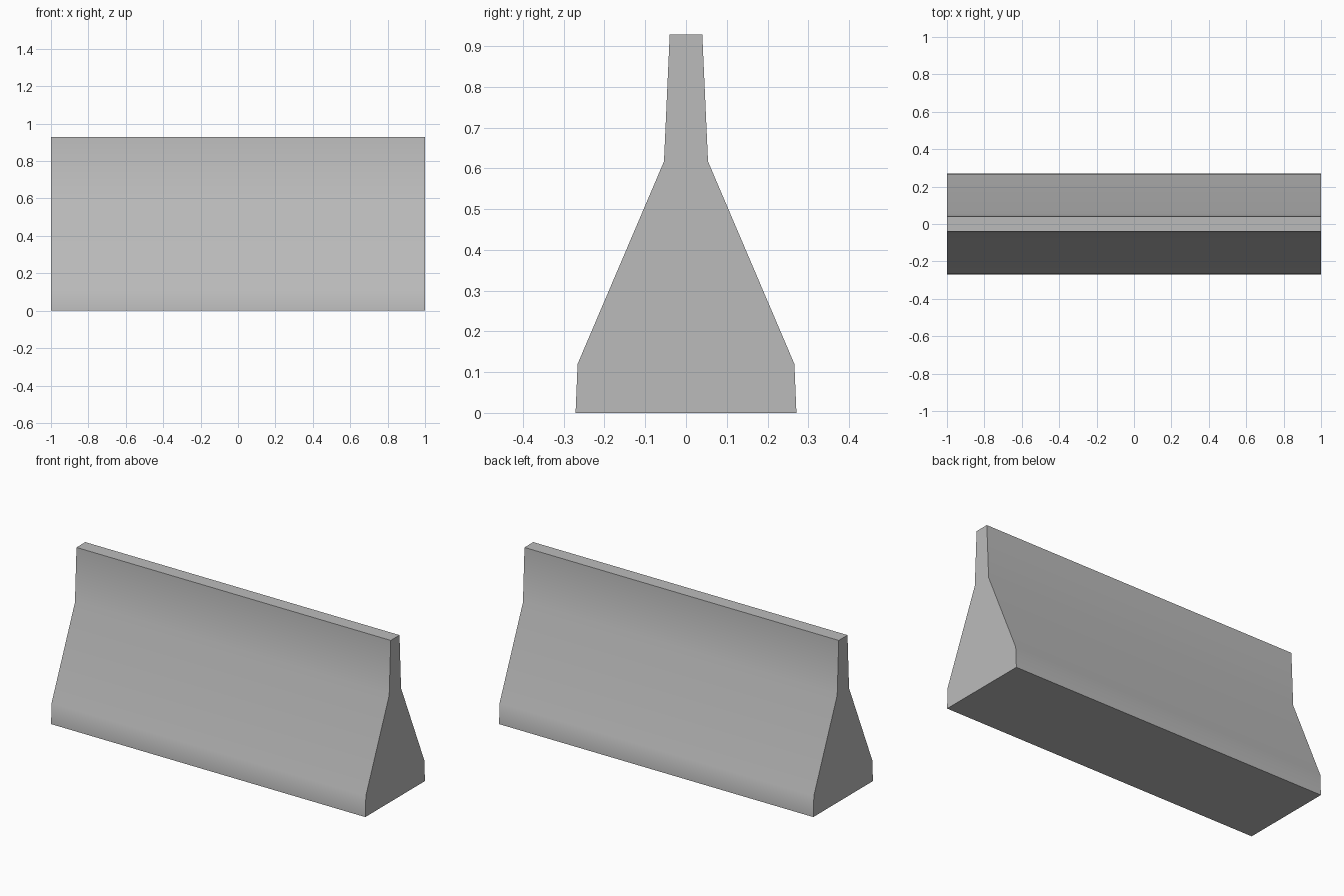
import bpy
import bmesh
import math

cube = bpy.data.objects.get("Cube")
if cube:
    bpy.data.objects.remove(cube, do_unlink=True)

# Plain concrete colour
concrete = bpy.data.materials.new("concrete_grey")
concrete.use_nodes = True
colour = (0.5, 0.5, 0.5, 1)
concrete.diffuse_color = colour
shader = next(n for n in concrete.node_tree.nodes if n.type == 'BSDF_PRINCIPLED')
shader.inputs["Base Color"].default_value = colour
shader.inputs["Roughness"].default_value = 0.8

# Half cross-section as (half depth, height), mirrored to close the outline
half = [(0.271, 0), (0.266, 0.12), (0.054, 0.617), (0.04, 0.928)]
outline = half + [(-y, z) for y, z in reversed(half)]

# Extrude the cross-section along the length
bm = bmesh.new()
end = bm.faces.new([bm.verts.new((-1, y, z)) for y, z in outline])
extruded = bmesh.ops.extrude_face_region(bm, geom=[end])["geom"]
bmesh.ops.translate(bm, vec=(2, 0, 0),
                    verts=[v for v in extruded if isinstance(v, bmesh.types.BMVert)])
bmesh.ops.recalc_face_normals(bm, faces=bm.faces)

mesh = bpy.data.meshes.new("concrete_barrier")
bm.to_mesh(mesh)
bm.free()
mesh.materials.append(concrete)
barrier = bpy.data.objects.new("concrete_barrier", mesh)
bpy.context.collection.objects.link(barrier)

# Soft bends on the flanks, crisp ends, top and base
bpy.ops.object.select_all(action='DESELECT')
barrier.select_set(True)
bpy.context.view_layer.objects.active = barrier
bpy.ops.object.shade_smooth_by_angle(angle=math.radians(30))
weighted = barrier.modifiers.new("broad_face_normals", 'WEIGHTED_NORMAL')
weighted.keep_sharp = True
